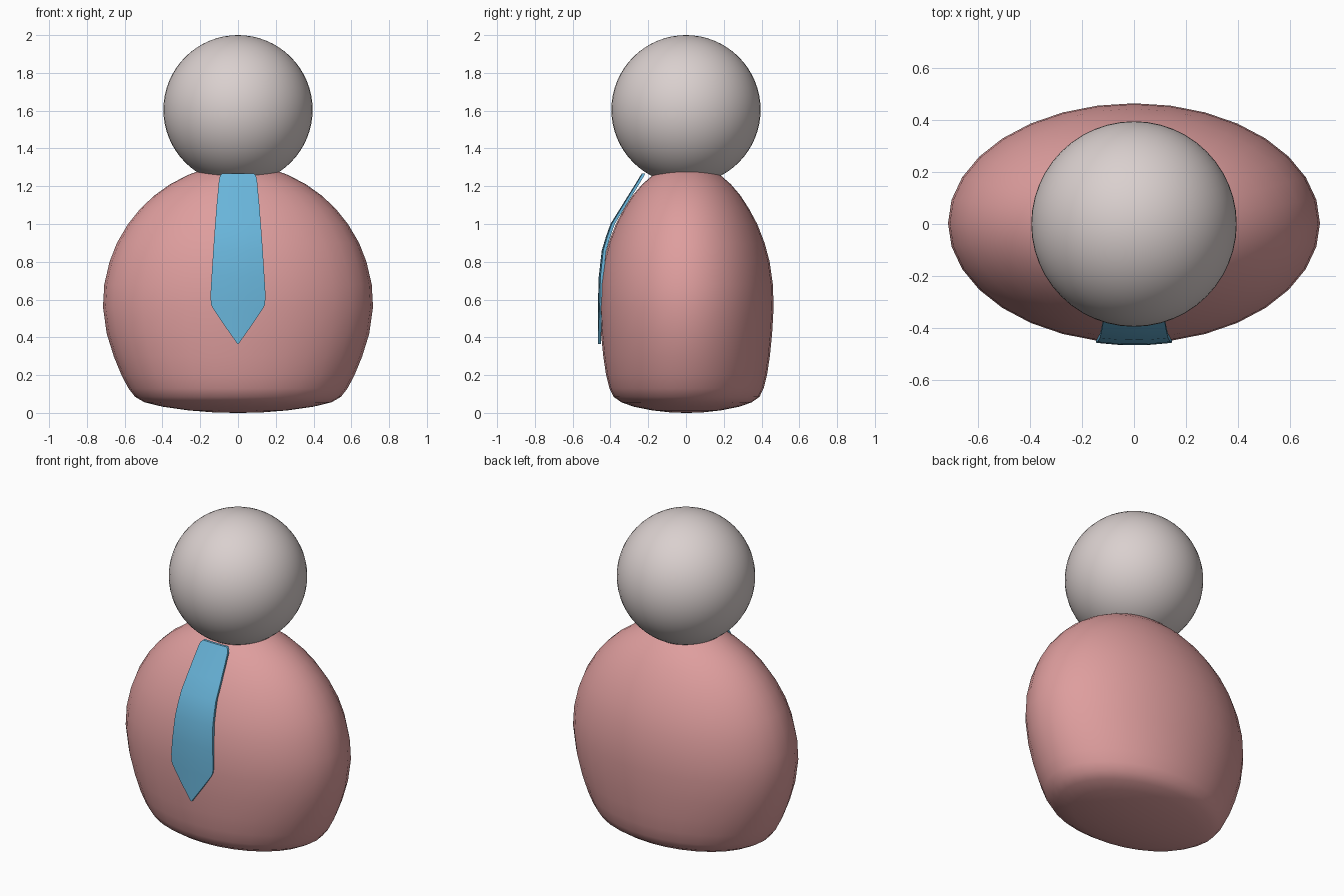
import bpy, bmesh, math

if "Cube" in bpy.data.objects:
    bpy.data.objects.remove(bpy.data.objects["Cube"])


def material(name, rgb):
    m = bpy.data.materials.new(name)
    m.diffuse_color = (*rgb, 1)
    m.use_nodes = True
    m.node_tree.nodes["Principled BSDF"].inputs["Base Color"].default_value = m.diffuse_color
    return m


def make_object(name, bm, mat):
    bmesh.ops.recalc_face_normals(bm, faces=bm.faces)
    for f in bm.faces:
        f.smooth = True
    mesh = bpy.data.meshes.new(name)
    bm.to_mesh(mesh)
    bm.free()
    mesh.materials.append(mat)
    ob = bpy.data.objects.new(name, mesh)
    bpy.context.collection.objects.link(ob)
    return ob


pink = material("pink", (0.73, 0.34, 0.34))
pale = material("pale_grey", (0.70, 0.63, 0.62))
blue = material("sky_blue", (0.14, 0.46, 0.70))

# Head: round ball
bm = bmesh.new()
bmesh.ops.create_uvsphere(bm, u_segments=48, v_segments=32, radius=0.395)
bmesh.ops.translate(bm, verts=bm.verts, vec=(0, 0, 1.605))
make_object("head", bm, pale)

# Body: elliptical rings (height, half width, half depth), smoothly lofted
RINGS = [(0.002, 0.12, 0.08), (0.013, 0.26, 0.18), (0.033, 0.40, 0.28),
         (0.056, 0.495, 0.345), (0.085, 0.545, 0.386), (0.13, 0.58, 0.408),
         (0.20, 0.617, 0.426), (0.30, 0.658, 0.441), (0.42, 0.695, 0.453),
         (0.56, 0.715, 0.461), (0.68, 0.708, 0.457), (0.80, 0.680, 0.440),
         (0.90, 0.641, 0.413), (1.00, 0.582, 0.374), (1.08, 0.518, 0.331),
         (1.15, 0.444, 0.286), (1.21, 0.360, 0.235), (1.26, 0.265, 0.178),
         (1.29, 0.18, 0.12), (1.305, 0.09, 0.06)]
SEG = 32
bm = bmesh.new()
rows = [[bm.verts.new((w * math.cos(2 * math.pi * i / SEG),
                       0.003 + d * math.sin(2 * math.pi * i / SEG), z))
         for i in range(SEG)] for z, w, d in RINGS]
for a, b in zip(rows, rows[1:]):
    for i in range(SEG):
        j = (i + 1) % SEG
        bm.faces.new((a[i], a[j], b[j], b[i]))
for row, z in ((rows[0], 0.0), (rows[-1], 1.31)):
    tip = bm.verts.new((0, 0.003, z))
    for i in range(SEG):
        bm.faces.new((row[i], row[(i + 1) % SEG], tip))
make_object("body", bm, pink)

# Tie: strip bent over the chest (height, half width, front y)
TIE = [(1.268, 0.082, -0.234), (1.255, 0.095, -0.242), (1.23, 0.101, -0.257),
       (1.10, 0.113, -0.338), (1.00, 0.121, -0.400), (0.93, 0.126, -0.425),
       (0.86, 0.131, -0.446), (0.72, 0.140, -0.462), (0.62, 0.146, -0.465),
       (0.575, 0.143, -0.466), (0.55, 0.131, -0.466), (0.46, 0.070, -0.466),
       (0.385, 0.017, -0.466), (0.365, 0.003, -0.466)]
COLS = (-1, -0.5, 0, 0.5, 1)
bm = bmesh.new()
layers = []
for back in (0, 0.016):
    layers.append([[bm.verts.new((w * c, y + back + 0.45 * (w * c) ** 2, z))
                    for c in COLS] for z, w, y in TIE])
front, rear = layers
for grid in layers:
    for a, b in zip(grid, grid[1:]):
        for i in range(len(COLS) - 1):
            bm.faces.new((a[i], a[i + 1], b[i + 1], b[i]))


def outline(g):
    return g[0] + [r[-1] for r in g[1:-1]] + g[-1][::-1] + [r[0] for r in g[-2:0:-1]]


f, r = outline(front), outline(rear)
for i in range(len(f)):
    j = (i + 1) % len(f)
    bm.faces.new((f[i], f[j], r[j], r[i]))
tie = make_object("tie", bm, blue)

# Keep the tie's rim crisp
bpy.ops.object.select_all(action='DESELECT')
tie.select_set(True)
bpy.context.view_layer.objects.active = tie
bpy.ops.object.shade_smooth_by_angle(angle=math.radians(40))
